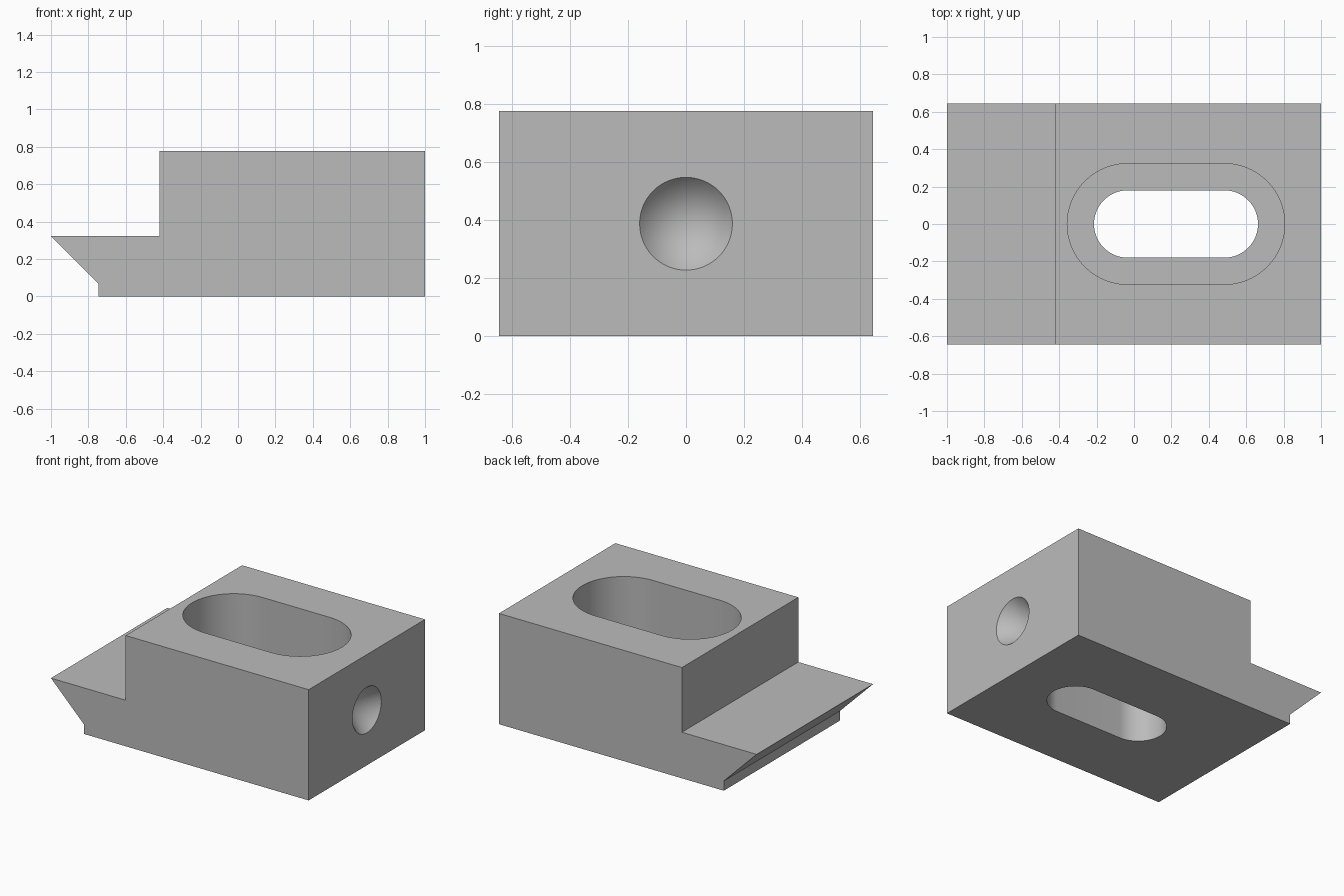
import bpy, bmesh, math
from mathutils import Matrix

cube = bpy.data.objects.get("Cube")
if cube:
    bpy.data.objects.remove(cube, do_unlink=True)

# Plain grey metal
grey = bpy.data.materials.new("grey metal")
grey.use_nodes = True
colour = (0.5, 0.5, 0.5, 1)
grey.diffuse_color = colour
grey.node_tree.nodes["Principled BSDF"].inputs["Base Color"].default_value = colour


def add_object(name, bm):
    bmesh.ops.recalc_face_normals(bm, faces=bm.faces)
    mesh = bpy.data.meshes.new(name)
    bm.to_mesh(mesh)
    bm.free()
    mesh.materials.append(grey)
    obj = bpy.data.objects.new(name, mesh)
    bpy.context.collection.objects.link(obj)
    return obj


def prism(name, points, offset):
    """Closed outline extruded along an offset vector."""
    bm = bmesh.new()
    face = bm.faces.new([bm.verts.new(p) for p in points])
    result = bmesh.ops.extrude_face_region(bm, geom=[face], use_keep_orig=True)
    verts = [v for v in result["geom"] if isinstance(v, bmesh.types.BMVert)]
    bmesh.ops.translate(bm, verts=verts, vec=offset)
    return add_object(name, bm)


def slot(name, radius, z0, z1, steps=32):
    """Long round-ended cutter along x."""
    points = []
    for centre, start in ((0.483, -math.pi / 2), (-0.034, math.pi / 2)):
        for i in range(steps + 1):
            a = start + math.pi * i / steps
            points.append((centre + radius * math.cos(a), radius * math.sin(a), z0))
    return prism(name, points, (0, 0, z1 - z0))


# Stepped block with an undercut clamping lip
half = 0.645
outline = [(-0.745, 0), (1, 0), (1, 0.777), (-0.42, 0.777),
           (-0.42, 0.323), (-1, 0.323), (-0.745, 0.068)]
block = prism("clamp_block", [(x, -half, z) for x, z in outline], (0, 2 * half, 0))

# Through slot, wider upper recess and conical dimple in the end face
cutters = [slot("through_slot_cutter", 0.18, -0.1, 0.6),
           slot("upper_recess_cutter", 0.323, 0.323, 0.9)]
bm = bmesh.new()
radius, depth, extra = 0.16, 0.19, 0.05
bmesh.ops.create_cone(bm, cap_ends=True, segments=64, depth=depth + extra,
                      radius1=radius * (depth + extra) / depth, radius2=0,
                      matrix=Matrix.Translation((1 + (extra - depth) / 2, 0, 0.388))
                      @ Matrix.Rotation(-math.pi / 2, 4, 'Y'))
bmesh.ops.remove_doubles(bm, verts=bm.verts, dist=0.0001)
cutters.append(add_object("dimple_cutter", bm))

bpy.ops.object.select_all(action='DESELECT')
bpy.context.view_layer.objects.active = block
block.select_set(True)
for cutter in cutters:
    mod = block.modifiers.new(cutter.name, 'BOOLEAN')
    mod.operation = 'DIFFERENCE'
    mod.solver = 'EXACT'
    mod.object = cutter
    bpy.ops.object.modifier_apply(modifier=mod.name)
    bpy.data.objects.remove(cutter, do_unlink=True)

bpy.ops.object.shade_smooth_by_angle(angle=math.radians(30))
